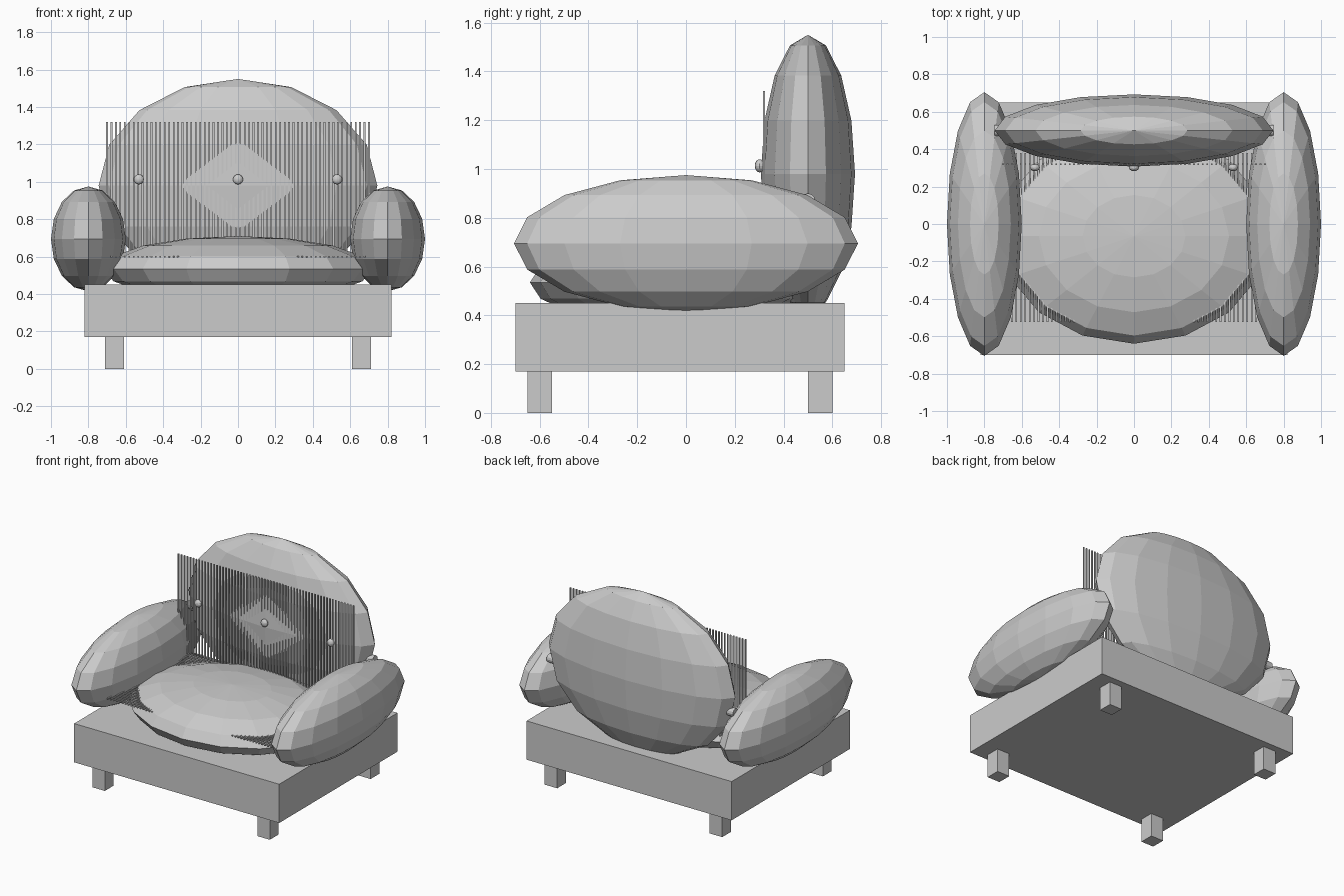
import bpy, bmesh
from mathutils import Matrix, Vector

if "Cube" in bpy.data.objects:
    bpy.data.objects.remove(bpy.data.objects["Cube"])


def finish(name, bm):
    mesh = bpy.data.meshes.new(name)
    bm.to_mesh(mesh)
    bm.free()
    obj = bpy.data.objects.new(name, mesh)
    bpy.context.collection.objects.link(obj)
    return obj


def add_box(bm, lo, hi):
    lo, hi = Vector(lo), Vector(hi)
    m = Matrix.Translation((lo + hi) / 2) @ Matrix.Diagonal((*(hi - lo), 1))
    bmesh.ops.create_cube(bm, size=1, matrix=m)


def box(name, lo, hi):
    bm = bmesh.new()
    add_box(bm, lo, hi)
    return finish(name, bm)


def cushion(name, centre, radii, segments=16, rings=8):
    bm = bmesh.new()
    m = Matrix.Translation(centre) @ Matrix.Diagonal((*radii, 1))
    bmesh.ops.create_uvsphere(bm, u_segments=segments, v_segments=rings,
                              radius=1, matrix=m)
    return finish(name, bm)


# Base and legs
box("base", (-0.82, -0.70, 0.17), (0.82, 0.65, 0.45))
for side, x in (("left", -0.66), ("right", 0.66)):
    for end, y in (("front", -0.60), ("back", 0.55)):
        box(f"{end}_{side}_leg", (x - 0.05, y - 0.05, 0), (x + 0.05, y + 0.05, 0.17))

# Puffy cushions
cushion("seat", (0, -0.065, 0.535), (0.72, 0.575, 0.175))
cushion("backrest", (0, 0.5, 0.98), (0.745, 0.193, 0.57))
for side, x in (("left", -0.8), ("right", 0.8)):
    cushion(f"{side}_arm", (x, 0, 0.695), (0.2, 0.705, 0.28))

# Buttons on the backrest
for i, x in enumerate((-0.53, 0, 0.53)):
    cushion(f"button_{i + 1}", (x, 0.302, 1.013), (0.027, 0.02, 0.027), 12, 8)

# Cord ribs of the fabric: upright on the back, lengthwise on the seat
RIBS, HALF, R = 60, 0.7, 0.0045
back, seat = bmesh.new(), bmesh.new()
for i in range(RIBS):
    x = -HALF + 2 * HALF * i / (RIBS - 1)
    add_box(back, (x - R, 0.32 - R, 0.62), (x + R, 0.32 + R, 1.32))
    add_box(seat, (x - R, -0.525, 0.60 - R), (x + R, 0.38, 0.60 + R))
finish("back_ribs", back)
finish("seat_ribs", seat)

# Cross rod whose ends show beside the backrest
bm = bmesh.new()
bmesh.ops.create_cone(bm, cap_ends=True, segments=12, radius1=0.03, radius2=0.03, depth=1.49,
                      matrix=Matrix.Translation((0, 0.5, 0.87)) @ Matrix.Rotation(1.5708, 4, 'Y'))
finish("back_rod", bm)
